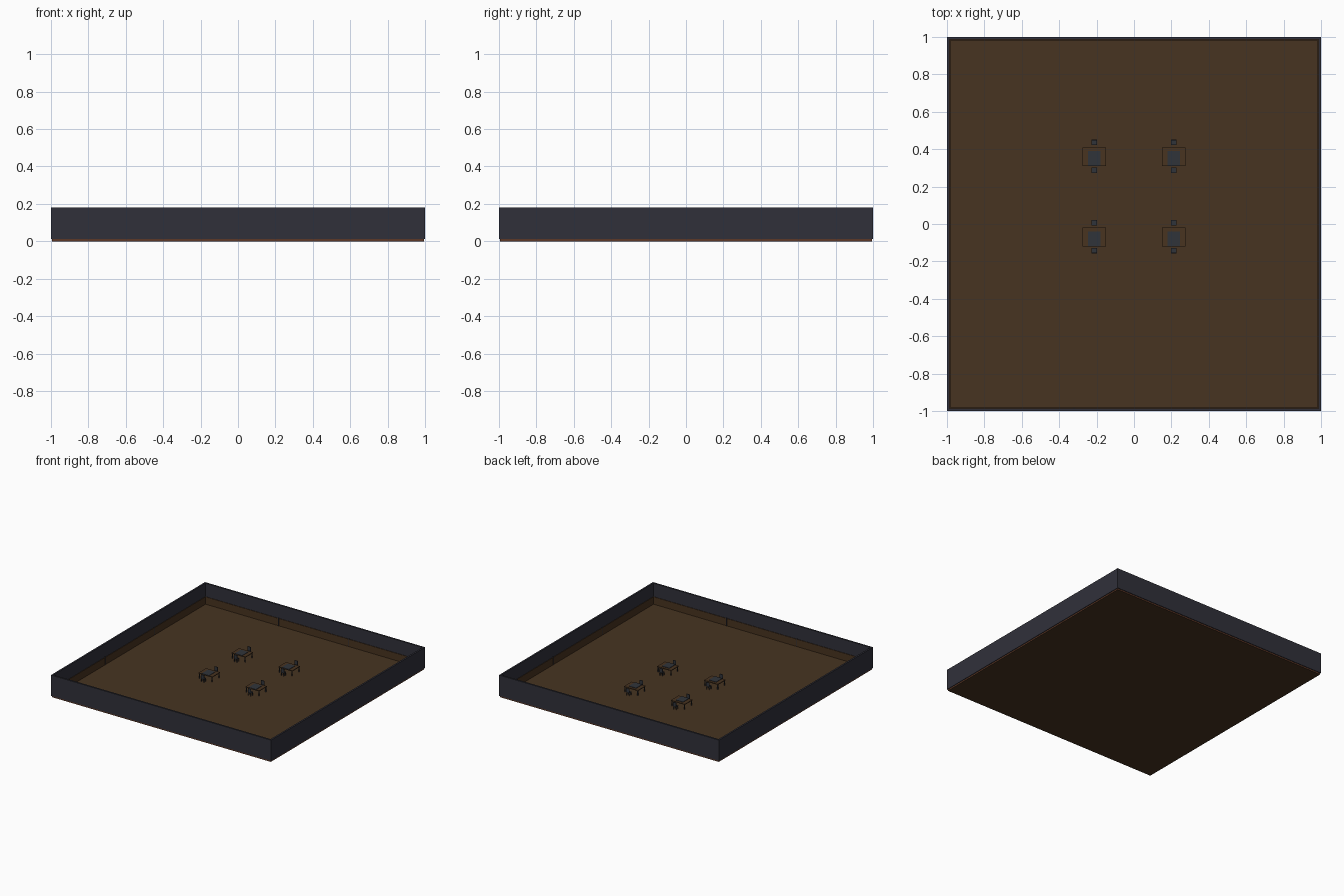
import bpy

cube = bpy.data.objects.get("Cube")
if cube:
    bpy.data.objects.remove(cube)


def material(name, rgb):
    m = bpy.data.materials.new(name)
    m.use_nodes = True
    m.diffuse_color = (*rgb, 1)
    bsdf = next(n for n in m.node_tree.nodes if n.type == 'BSDF_PRINCIPLED')
    bsdf.inputs["Base Color"].default_value = (*rgb, 1)
    return m


WALL = material("charcoal wall", (0.03, 0.03, 0.042))
FLOOR = material("brown floor", (0.063, 0.034, 0.015))
EDGE = material("red brown edge", (0.11, 0.04, 0.02))
WOOD = material("dark wood", (0.065, 0.033, 0.014))
METAL = material("dark slate", (0.03, 0.034, 0.042))


def box(name, mat, center, size):
    bpy.ops.mesh.primitive_cube_add(size=1, location=center)
    ob = bpy.context.object
    ob.name = name
    ob.scale = size
    bpy.ops.object.transform_apply(location=False, rotation=False, scale=True)
    ob.data.materials.append(mat)
    return ob


# Floor slab, with its thin sides in a redder brown
slab = box("floor", FLOOR, (0, 0, 0.006), (1.99, 1.99, 0.012))
slab.data.materials.append(EDGE)
for face in slab.data.polygons:
    if abs(face.normal.z) < 0.5:
        face.material_index = 1

# Four walls with a low wooden wainscot and narrow battens inside
for s, side in ((-1, "near"), (1, "far")):
    box(side + "_wall", WALL, (0, s * 0.993, 0.097), (2, 0.014, 0.17))
    box(side + "_side_wall", WALL, (s * 0.993, 0, 0.097), (0.014, 1.972, 0.17))
    box(side + "_wainscot", WOOD, (0, s * 0.984, 0.042), (1.972, 0.004, 0.06))
    box(side + "_side_wainscot", WOOD, (s * 0.984, 0, 0.042), (0.004, 1.964, 0.06))
    for t in (-0.32, 0.32):
        box(side + "_batten", WALL, (t, s * 0.983, 0.045), (0.006, 0.005, 0.066))
        box(side + "_side_batten", WALL, (s * 0.983, t, 0.045), (0.005, 0.006, 0.066))


def chair(x, y, out):
    """Small chair whose back is on the side given by out."""
    box("chair_seat", METAL, (x, y, 0.038), (0.028, 0.028, 0.004))
    box("chair_back", METAL, (x, y + out * 0.0125, 0.056), (0.028, 0.004, 0.032))
    for dx in (-0.011, 0.011):
        for dy in (-0.011, 0.011):
            box("chair_leg", METAL, (x + dx, y + dy, 0.024), (0.004, 0.004, 0.024))


def desk(x, y):
    """Wooden desk with a slate mat and a chair on each side."""
    box("desk_top", WOOD, (x, y, 0.055), (0.126, 0.1, 0.006))
    box("desk_mat", METAL, (x, y - 0.01, 0.0595), (0.066, 0.08, 0.003))
    for dx in (-0.057, 0.057):
        for dy in (-0.044, 0.044):
            box("desk_leg", METAL, (x + dx, y + dy, 0.032), (0.006, 0.006, 0.04))
    chair(x, y + 0.077, 1)
    chair(x, y - 0.073, -1)


# Two rows of two desks
for dx in (-0.213, 0.213):
    for dy in (-0.07, 0.36):
        desk(dx, dy)
